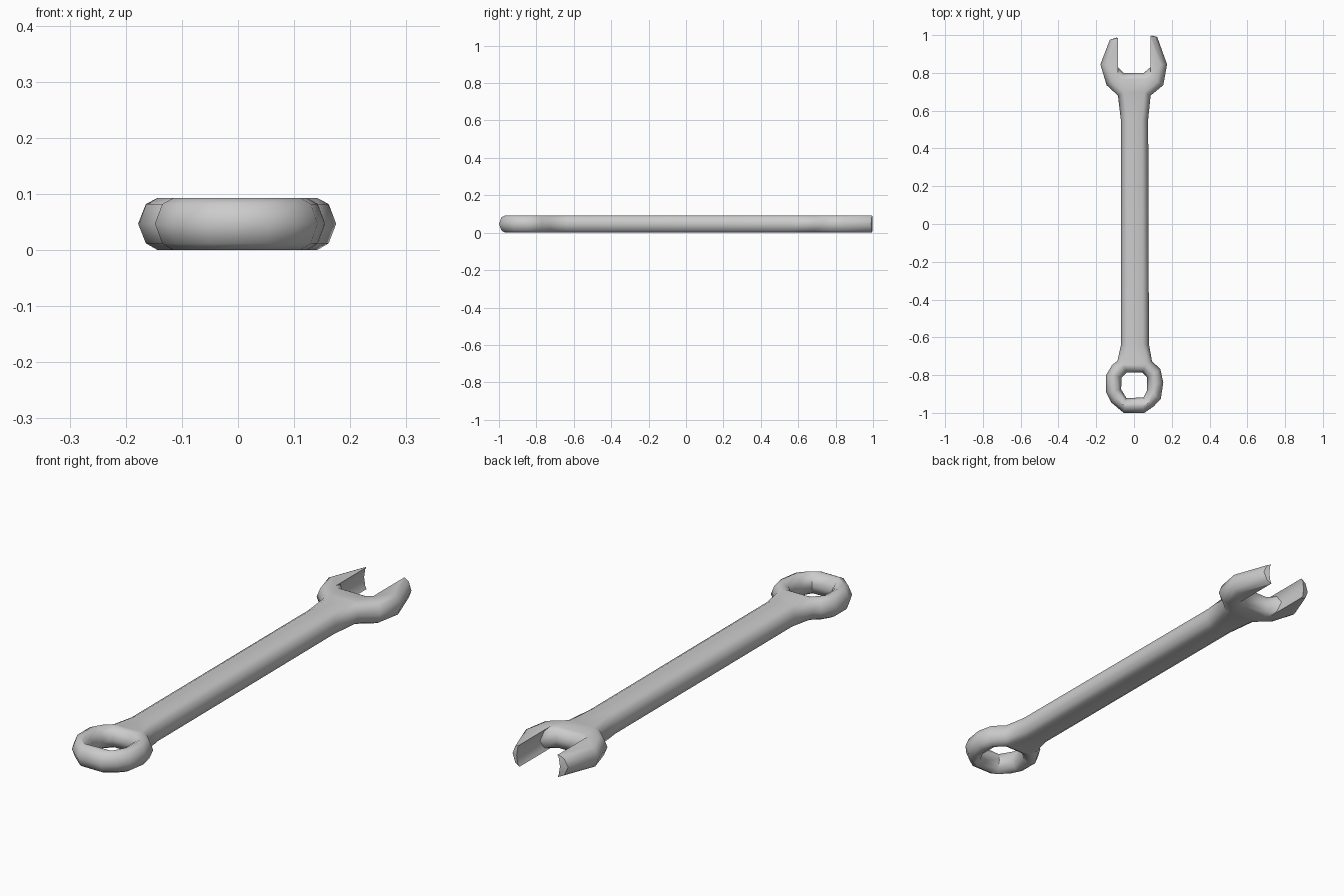
import bpy, bmesh, math
from mathutils import Vector

if "Cube" in bpy.data.objects:
    bpy.data.objects.remove(bpy.data.objects["Cube"])

# Edge roundings: heights, and how far each kind of edge is inset at each height
HEIGHTS = (0.0, 0.012, 0.047, 0.082, 0.093)
INSETS = {
    "o": (0.033, 0.013, 0.0, 0.013, 0.033),   # rounded edge
    "t": (0.005, 0.001, 0.0, 0.001, 0.005),   # flat jaw tip
    "s": (0.0, 0.007, 0.012, 0.007, 0.0),     # hollowed jaw face
}


def offset_loop(points, level):
    """Move every edge of a loop into the material and intersect neighbours."""
    count = len(points)
    lines = []
    for i, (x, y, kind) in enumerate(points):
        nx, ny, _ = points[(i + 1) % count]
        d = Vector((nx - x, ny - y)).normalized()
        lines.append((Vector((-d.y, d.x)), INSETS[kind][level]))
    result = []
    for i, (x, y, _) in enumerate(points):
        (n1, d1), (n2, d2) = lines[i - 1], lines[i]
        det = n1.x * n2.y - n1.y * n2.x
        if abs(det) < 1e-3:
            move = n1 * d1
        else:
            move = Vector(((d1 * n2.y - d2 * n1.y) / det,
                           (n1.x * d2 - n2.x * d1) / det))
        result.append((x + move.x, y + move.y))
    return result


# Outline, counter-clockwise: ring end, shaft, right jaw, slot, left jaw, shaft
right = [(.055, -1), (.105, -.965), (.142, -.925), (.155, -.84), (.14, -.77),
         (.095, -.725), (.079, -.635), (.075, .555), (.088, .68),
         (.155, .735), (.175, .845)]
left = [(-.128, .975), (-.178, .845), (-.145, .735), (-.085, .68), (-.07, .555),
        (-.068, -.635), (-.088, -.725), (-.115, -.745), (-.148, -.80),
        (-.148, -.89), (-.12, -.945), (-.055, -1)]
mouth = [(.123, .99, "t"), (.087, 1.0, "s"), (.087, .83, "o"), (.052, .80, "o"),
         (-.055, .80, "o"), (-.085, .83, "s"), (-.085, .99, "t")]
outline = [(*p, "o") for p in right] + mouth + [(*p, "o") for p in left]

# Ring hole, clockwise
hole = [(*p, "o") for p in [(-.04, -.787), (.045, -.787), (.07, -.812), (.07, -.88),
                            (.05, -.918), (-.04, -.922), (-.068, -.875), (-.066, -.815)]]

# Wrench body
bm = bmesh.new()
caps = {0: [], len(HEIGHTS) - 1: []}
for loop in (outline, hole):
    rows = [[bm.verts.new((x, y, z)) for x, y in offset_loop(loop, level)]
            for level, z in enumerate(HEIGHTS)]
    n = len(loop)
    for low, high in zip(rows, rows[1:]):
        for i in range(n):
            j = (i + 1) % n
            bm.faces.new((low[i], low[j], high[j], high[i]))
    for level in caps:
        row = rows[level]
        caps[level] += [bm.edges.get((row[i], row[(i + 1) % n])) for i in range(n)]

# Flat top and bottom faces around the hole
for level, edges in caps.items():
    bmesh.ops.triangle_fill(bm, use_beauty=True, use_dissolve=False, edges=edges,
                            normal=(0, 0, 1 if level else -1))
bmesh.ops.recalc_face_normals(bm, faces=bm.faces)

mesh = bpy.data.meshes.new("wrench")
bm.to_mesh(mesh)
bm.free()
wrench = bpy.data.objects.new("wrench", mesh)
bpy.context.collection.objects.link(wrench)
mesh.shade_smooth()
mesh.set_sharp_from_angle(angle=math.radians(50))
